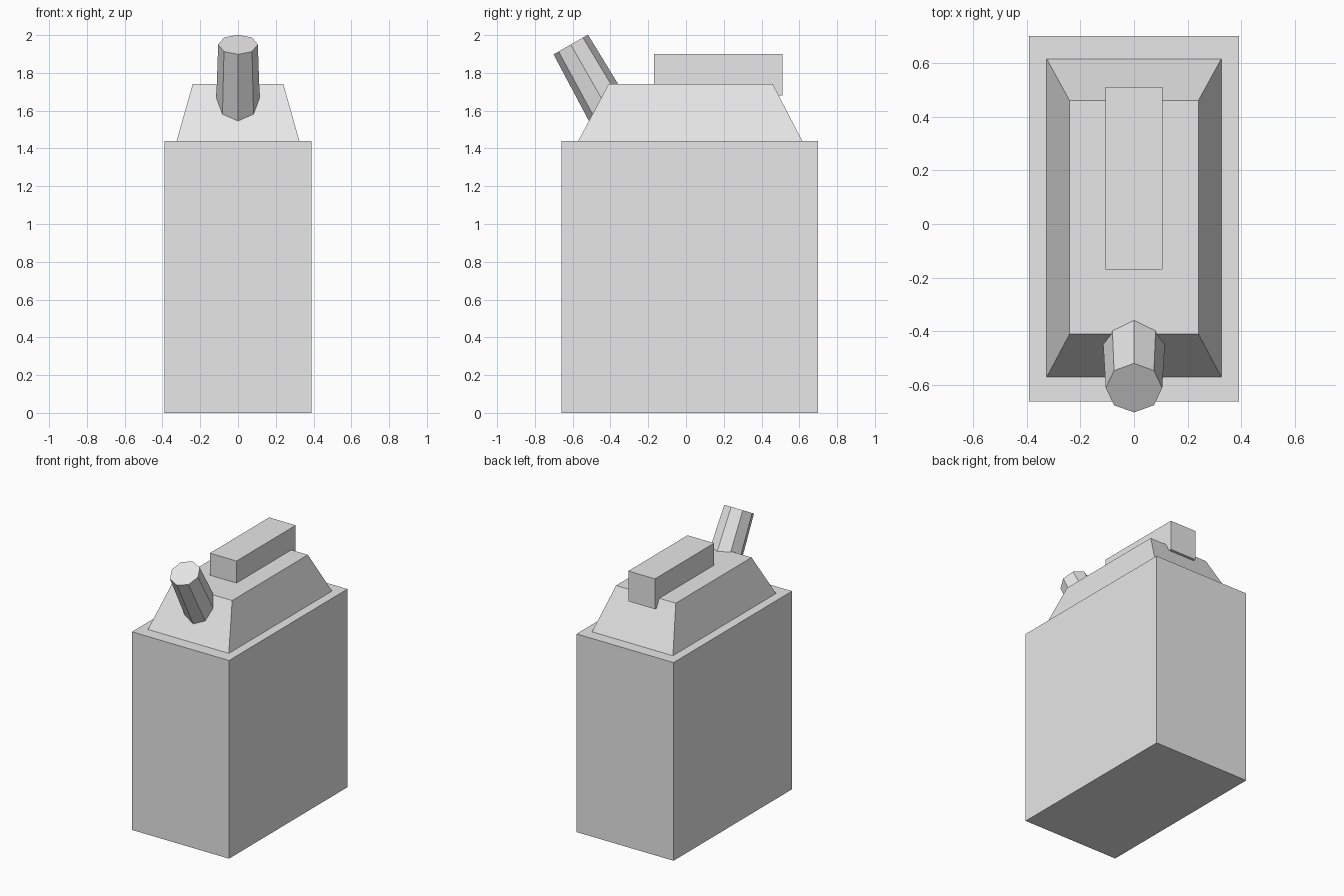
import bpy
import math
from mathutils import Vector

cube = bpy.data.objects.get("Cube")
if cube:
    bpy.data.objects.remove(cube, do_unlink=True)

# Single plain grey material
grey = bpy.data.materials.new("light grey")
grey.use_nodes = True
grey.diffuse_color = (0.8, 0.8, 0.8, 1)
grey.node_tree.nodes["Principled BSDF"].inputs["Base Color"].default_value = (0.8, 0.8, 0.8, 1)


def block(name, bottom, top):
    """Box or frustum; bottom and top are (half width, y front, y back, z)."""
    verts = []
    for w, front, back, z in (bottom, top):
        verts += [(-w, front, z), (w, front, z), (w, back, z), (-w, back, z)]
    sides = [(i, (i + 1) % 4, (i + 1) % 4 + 4, i + 4) for i in range(4)]
    mesh = bpy.data.meshes.new(name)
    mesh.from_pydata(verts, [], [(3, 2, 1, 0), (4, 5, 6, 7)] + sides)
    mesh.materials.append(grey)
    obj = bpy.data.objects.new(name, mesh)
    bpy.context.collection.objects.link(obj)
    return obj


# Can body, sloped shoulder and carrying handle
block("body", (0.39, -0.66, 0.70, 0), (0.39, -0.66, 0.70, 1.44))
block("shoulder", (0.325, -0.57, 0.615, 1.44), (0.24, -0.41, 0.46, 1.74))
block("handle", (0.107, -0.17, 0.51, 1.68), (0.107, -0.17, 0.51, 1.90))

# Tapered eight-sided spout leaning forward out of the shoulder
tilt = math.radians(29.7)
axis = Vector((0, -math.sin(tilt), math.cos(tilt)))
length = 0.5
tip = Vector((0, -0.61, 1.95))
bpy.ops.mesh.primitive_cone_add(vertices=8, radius1=0.12, radius2=0.105, depth=length,
                                location=tip - axis * length / 2, rotation=(tilt, 0, 0))
spout = bpy.context.object
spout.name = "spout"
spout.data.materials.append(grey)
